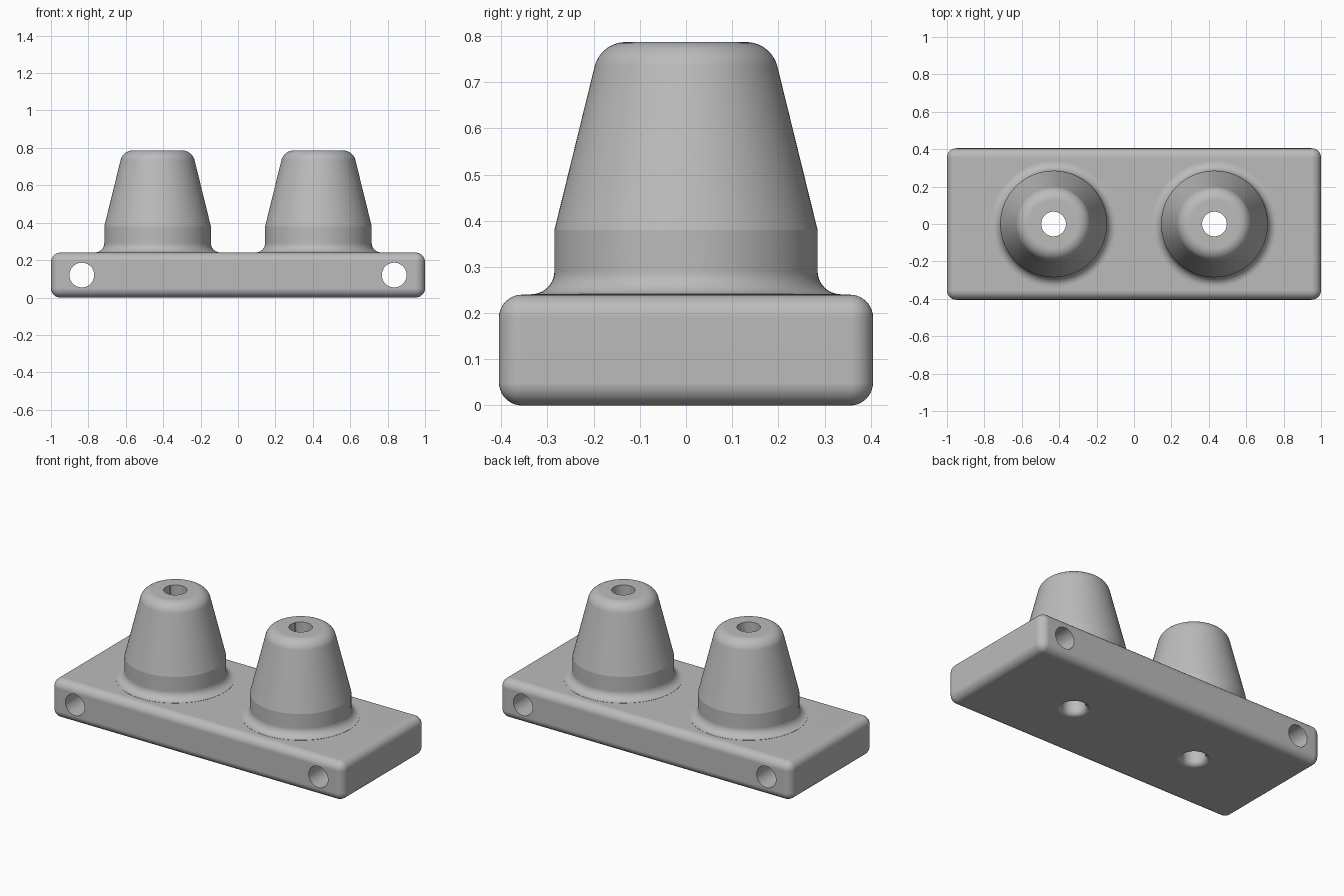
import bpy, bmesh
from math import pi, sin, cos, radians
from mathutils import Matrix

if "Cube" in bpy.data.objects:
    bpy.data.objects.remove(bpy.data.objects["Cube"], do_unlink=True)

grey = bpy.data.materials.new("mid_grey")
grey.use_nodes = True
colour = (0.5, 0.5, 0.5, 1)
grey.diffuse_color = colour
grey.node_tree.nodes["Principled BSDF"].inputs["Base Color"].default_value = colour

BASE_TOP, TOP = 0.24, 0.787
POST_X, SIDE_X = 0.43, 0.835
HOLE = 0.066


def make_object(name, bm):
    bmesh.ops.recalc_face_normals(bm, faces=bm.faces)
    mesh = bpy.data.meshes.new(name)
    bm.to_mesh(mesh)
    bm.free()
    mesh.materials.append(grey)
    obj = bpy.data.objects.new(name, mesh)
    bpy.context.collection.objects.link(obj)
    return obj


def arc(cx, cz, r, start, end, steps=10):
    angles = [radians(start + (end - start) * i / steps) for i in range(steps + 1)]
    return [(cx + r * cos(a), cz + r * sin(a)) for a in angles]


def lathe(name, profile, x):
    """Revolve an axis-to-axis (radius, z) profile into a closed solid."""
    bm = bmesh.new()
    verts = [bm.verts.new((r, 0, z)) for r, z in profile]
    edges = [bm.edges.new(pair) for pair in zip(verts, verts[1:])]
    bmesh.ops.spin(bm, geom=verts + edges, cent=(0, 0, 0), axis=(0, 0, 1),
                   angle=2 * pi, steps=96)
    bmesh.ops.remove_doubles(bm, verts=bm.verts, dist=1e-5)
    bmesh.ops.translate(bm, verts=bm.verts, vec=(x, 0, 0))
    return make_object(name, bm)


def boolean(target, tool, operation):
    mod = target.modifiers.new(operation.lower(), "BOOLEAN")
    mod.operation, mod.solver, mod.object = operation, "EXACT", tool
    with bpy.context.temp_override(object=target, active_object=target):
        bpy.ops.object.modifier_apply(modifier=mod.name)
    bpy.data.objects.remove(tool, do_unlink=True)


# Rounded base block
bm = bmesh.new()
bmesh.ops.create_cube(bm, size=1)
bmesh.ops.scale(bm, vec=(2, 0.81, BASE_TOP), verts=bm.verts)
bmesh.ops.translate(bm, vec=(0, 0, BASE_TOP / 2), verts=bm.verts)
bmesh.ops.bevel(bm, geom=bm.edges[:], offset=0.05, segments=10,
                profile=0.5, affect="EDGES")
block = make_object("base_with_posts", bm)

# Tapered posts with a fillet at the foot and a rounded top
post_profile = ([(0, 0.2), (0.335, 0.2)]
                + arc(0.335, BASE_TOP + 0.051, 0.05, 270, 180)
                + [(0.285, 0.38)]
                + arc(0.13, TOP - 0.07, 0.07, 14, 90)
                + [(0, TOP)])
# Vertical bores flare out at the underside
bore_profile = ([(0, -0.1), (HOLE + 0.03, -0.1)]
                + arc(HOLE + 0.03, 0.03, 0.03, 270, 180)
                + [(HOLE, 1), (0, 1)])

for side in (-1, 1):
    boolean(block, lathe("post", post_profile, side * POST_X), "UNION")
for side in (-1, 1):
    boolean(block, lathe("bore", bore_profile, side * POST_X), "DIFFERENCE")

    # Mounting hole running front to back near the end of the base
    bm = bmesh.new()
    bmesh.ops.create_cone(bm, cap_ends=True, segments=64, radius1=HOLE,
                          radius2=HOLE, depth=2,
                          matrix=Matrix.Translation((side * SIDE_X, 0, 0.12))
                          @ Matrix.Rotation(pi / 2, 4, "X"))
    boolean(block, make_object("side_hole", bm), "DIFFERENCE")

# Smooth shading with crisp rims and clean flat faces
bpy.ops.object.select_all(action="DESELECT")
block.select_set(True)
bpy.context.view_layer.objects.active = block
bpy.ops.object.shade_smooth_by_angle(angle=radians(12.5))
normals = block.modifiers.new("clean_normals", "WEIGHTED_NORMAL")
normals.keep_sharp = True
